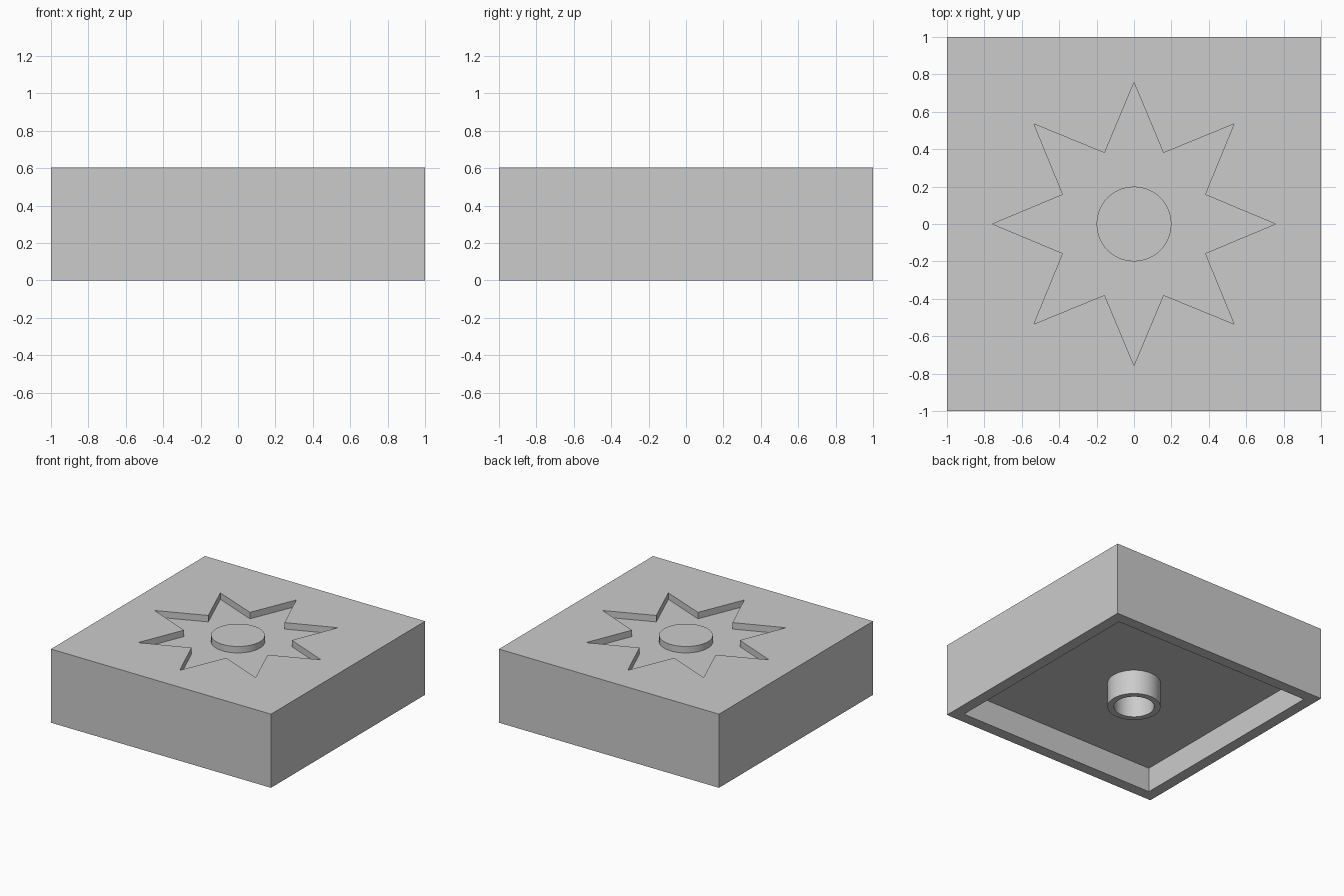
import bpy
import bmesh
from math import sin, cos, pi, radians

default = bpy.data.objects.get("Cube")
if default:
    bpy.data.objects.remove(default, do_unlink=True)

HEIGHT = 0.605        # full height of the block
CAVITY = 0.203        # depth of the hollow underneath
RECESS = 0.053        # depth of the star on top
WALL = 0.092          # thickness of the skirt

grey = bpy.data.materials.new("plain grey")
grey.use_nodes = True
colour = (0.6, 0.6, 0.6, 1)
grey.diffuse_color = colour
grey.node_tree.nodes["Principled BSDF"].inputs["Base Color"].default_value = colour


def prism(name, outline, z0, z1):
    """Extrude a flat outline from z0 up to z1."""
    bm = bmesh.new()
    base = bm.faces.new([bm.verts.new((x, y, z0)) for x, y in outline])
    top = bmesh.ops.extrude_face_region(bm, geom=[base], use_keep_orig=True)
    verts = [v for v in top["geom"] if isinstance(v, bmesh.types.BMVert)]
    bmesh.ops.translate(bm, verts=verts, vec=(0, 0, z1 - z0))
    bmesh.ops.recalc_face_normals(bm, faces=bm.faces)
    mesh = bpy.data.meshes.new(name)
    bm.to_mesh(mesh)
    bm.free()
    mesh.materials.append(grey)
    obj = bpy.data.objects.new(name, mesh)
    bpy.context.collection.objects.link(obj)
    return obj


def square(half):
    return [(-half, -half), (half, -half), (half, half), (-half, half)]


def ring(count, *radii):
    """Points around a circle, cycling through the given radii."""
    return [(radii[i % len(radii)] * cos(2 * pi * i / count),
             radii[i % len(radii)] * sin(2 * pi * i / count)) for i in range(count)]


def activate(obj):
    bpy.ops.object.select_all(action="DESELECT")
    obj.select_set(True)
    bpy.context.view_layer.objects.active = obj


def cut(obj, cutter):
    """Subtract the cutter, then discard it."""
    cutter.hide_render = True
    mod = obj.modifiers.new("cut", "BOOLEAN")
    mod.operation = "DIFFERENCE"
    mod.solver = "EXACT"
    mod.object = cutter
    activate(obj)
    bpy.ops.object.modifier_apply(modifier=mod.name)
    bpy.data.objects.remove(cutter, do_unlink=True)


# Block with a star recess on top and a hollow underside
block = prism("block", square(1), 0, HEIGHT)
cut(block, prism("star_cutter", ring(16, 0.756, 0.411), HEIGHT - RECESS, HEIGHT + 0.1))
cut(block, prism("cavity_cutter", square(1 - WALL), -0.1, CAVITY))

# Round button in the middle of the star, level with the top
button = prism("button", ring(48, 0.2), HEIGHT - RECESS - 0.02, HEIGHT)

# Hollow tube hanging inside the cavity
tube = prism("tube", ring(48, 0.2), 0, CAVITY + 0.02)
cut(tube, prism("bore_cutter", ring(48, 0.152), -0.1, CAVITY + 0.1))

for part in (button, tube):
    activate(part)
    bpy.ops.object.shade_smooth_by_angle(angle=radians(30))
